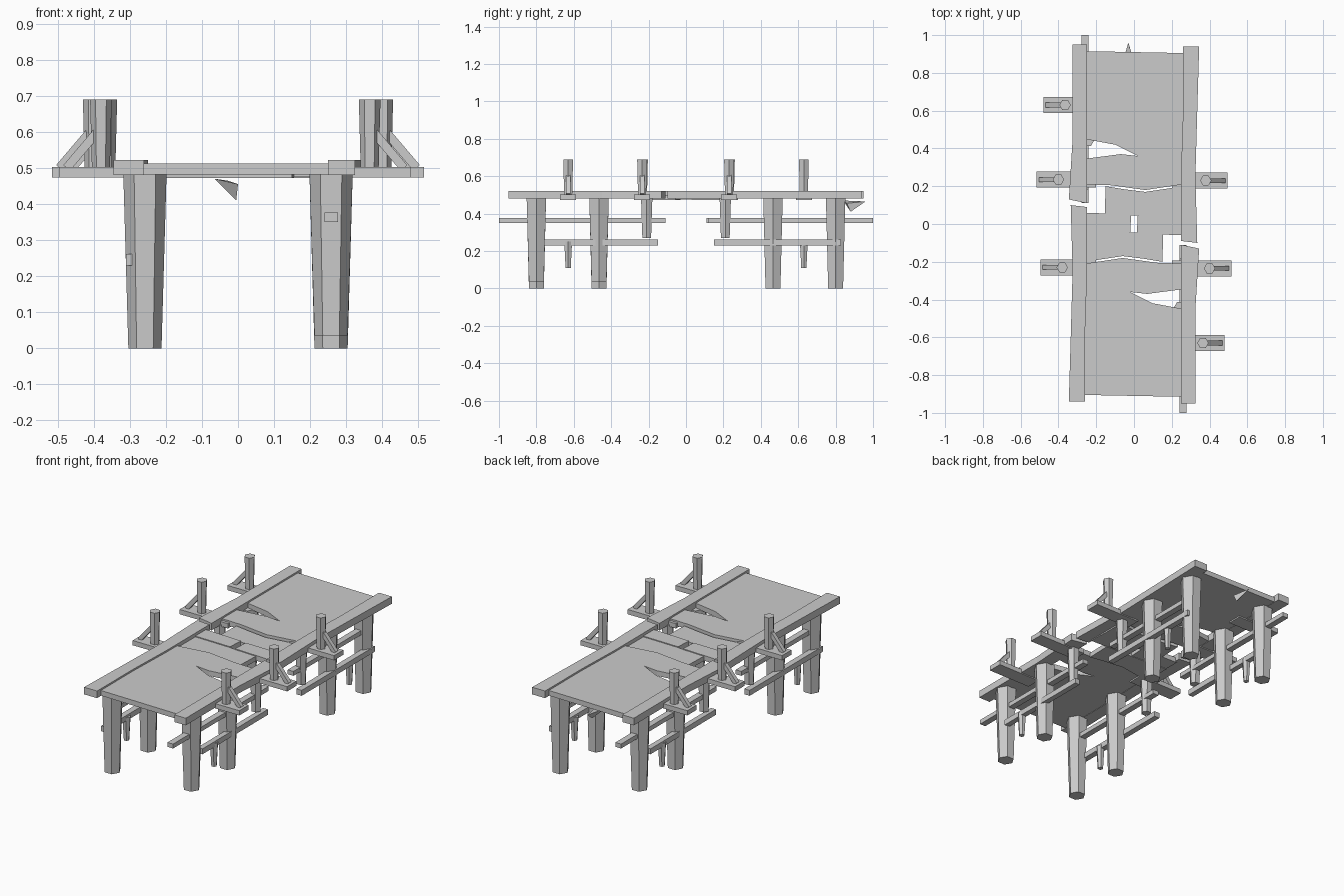
import bpy, bmesh, math
from mathutils import Vector

old = bpy.data.objects.get("Cube")
if old:
    bpy.data.objects.remove(old, do_unlink=True)

grey = bpy.data.materials.new("weathered_grey")
grey.use_nodes = True
grey.diffuse_color = (0.6, 0.6, 0.6, 1)
grey.node_tree.nodes["Principled BSDF"].inputs["Base Color"].default_value = (0.6, 0.6, 0.6, 1)


def finish(name, bm):
    bmesh.ops.recalc_face_normals(bm, faces=bm.faces)
    mesh = bpy.data.meshes.new(name)
    bm.to_mesh(mesh)
    bm.free()
    mesh.materials.append(grey)
    obj = bpy.data.objects.new(name, mesh)
    bpy.context.collection.objects.link(obj)
    return obj


def loft(name, lower, upper):
    """Solid between two matching outlines."""
    bm = bmesh.new()
    a = [bm.verts.new(p) for p in lower]
    b = [bm.verts.new(p) for p in upper]
    bm.faces.new(a)
    bm.faces.new(b)
    for i in range(len(a)):
        j = (i + 1) % len(a)
        bm.faces.new((a[i], a[j], b[j], b[i]))
    return finish(name, bm)


def slab(name, s, outline, z0, z1):
    pts = [(s * x, s * y) for x, y in outline]
    return loft(name, [(x, y, z0) for x, y in pts], [(x, y, z1) for x, y in pts])


def box(name, s, x0, x1, y0, y1, z0, z1):
    return slab(name, s, [(x0, y0), (x1, y0), (x1, y1), (x0, y1)], z0, z1)


def post(name, s, x, y, z0, z1, r0, r1, sides=6):
    def ring(r, z):
        step = 2 * math.pi / sides
        return [(s * (x + r * math.cos(i * step)), s * (y + r * math.sin(i * step)), z)
                for i in range(sides)]
    return loft(name, ring(r0, z0), ring(r1, z1))


def strut(name, s, start, end, half):
    """Square bar sloping in the x-z plane."""
    a, b = Vector(start), Vector(end)
    side = Vector((0, half, 0))
    up = (b - a).cross(side).normalized() * half
    corners = [side + up, up - side, -side - up, side - up]

    def turn(p):
        return (s * p.x, s * p.y, p.z)
    return loft(name, [turn(a + c) for c in corners], [turn(b + c) for c in corners])


# Outlines of one half; the other half is the same turned half way round
deck = [(-0.26, -0.905), (0.26, -0.915), (0.26, -0.45), (0.10, -0.42), (-0.02, -0.36),
        (0.07, -0.37), (0.26, -0.345), (0.26, -0.21), (0.12, -0.205), (-0.06, -0.18),
        (-0.26, -0.21)]
broken_plank = [(-0.26, -0.2), (-0.06, -0.17), (0.06, -0.185), (0.15, -0.2),
                (0.155, -0.05), (-0.02, -0.045), (-0.26, -0.03)]
middle_plank = [(-0.26, -0.04), (-0.02, -0.045), (-0.015, 0.05), (-0.26, 0.06)]
long_beam = [(0.26, 0.94), (0.345, 0.94), (0.335, 0.6), (0.325, 0.25), (0.335, -0.10),
             (0.25, -0.09), (0.25, 0.3), (0.26, 0.6)]
short_beam = [(0.25, -0.11), (0.345, -0.13), (0.325, -0.45), (0.325, -0.95),
              (0.25, -0.95), (0.25, -0.5)]

for s, half in ((1, "front"), (-1, "back")):
    # Deck and edge beams
    slab(half + "_deck", s, deck, 0.482, 0.512)
    slab(half + "_broken_plank", s, broken_plank, 0.472, 0.5)
    slab(half + "_middle_plank", s, middle_plank, 0.475, 0.505)
    slab(half + "_long_beam", s, long_beam, 0.48, 0.522)
    slab(half + "_short_beam", s, short_beam, 0.48, 0.522)

    # Tapered legs, one side a little shorter
    for side, name, foot in ((1, "left", 0.035), (-1, "right", 0.0)):
        for y, place in ((-0.8, "outer"), (-0.465, "inner")):
            post(f"{half}_{name}_{place}_leg", s, side * 0.258, y, foot, 0.485, 0.046, 0.06)
        # Hanging post and stub
        post(f"{half}_{name}_hanging_post", s, side * 0.265, -0.21, 0.27, 0.485, 0.027, 0.035)
        post(f"{half}_{name}_stub", s, side * 0.285, -0.63, 0.11, 0.25, 0.016, 0.024)

    # Side rails
    box(half + "_left_upper_rail", s, 0.24, 0.277, -1.0, -0.11, 0.35, 0.376)
    box(half + "_left_lower_rail", s, 0.268, 0.3, -0.76, -0.15, 0.23, 0.262)
    box(half + "_right_upper_rail", s, -0.277, -0.24, -0.78, -0.12, 0.35, 0.376)
    box(half + "_right_lower_rail", s, -0.31, -0.275, -0.83, -0.15, 0.23, 0.262)

    # Railing posts on outrigger planks
    for i, (y, tip) in enumerate(((0.23, 0.495), (-0.235, 0.515), (-0.63, 0.48))):
        x = tip - 0.115
        tag = f"{half}_{i + 1}"
        box("outrigger_" + tag, s, 0.2, tip, y - 0.043, y + 0.043, 0.474, 0.502)
        post("railing_post_" + tag, s, x, y, 0.5, 0.69, 0.025, 0.03)
        strut("railing_brace_" + tag, s, (x + 0.01, y, 0.6), (x + 0.095, y, 0.5), 0.012)

# Loose splinter under the back of the deck
bm = bmesh.new()
for p in ((-0.065, 0.84, 0.47), (-0.03, 0.96, 0.465), (0, 0.86, 0.455), (-0.005, 0.88, 0.41)):
    bm.verts.new(p)
bmesh.ops.convex_hull(bm, input=bm.verts[:])
finish("splinter", bm)
